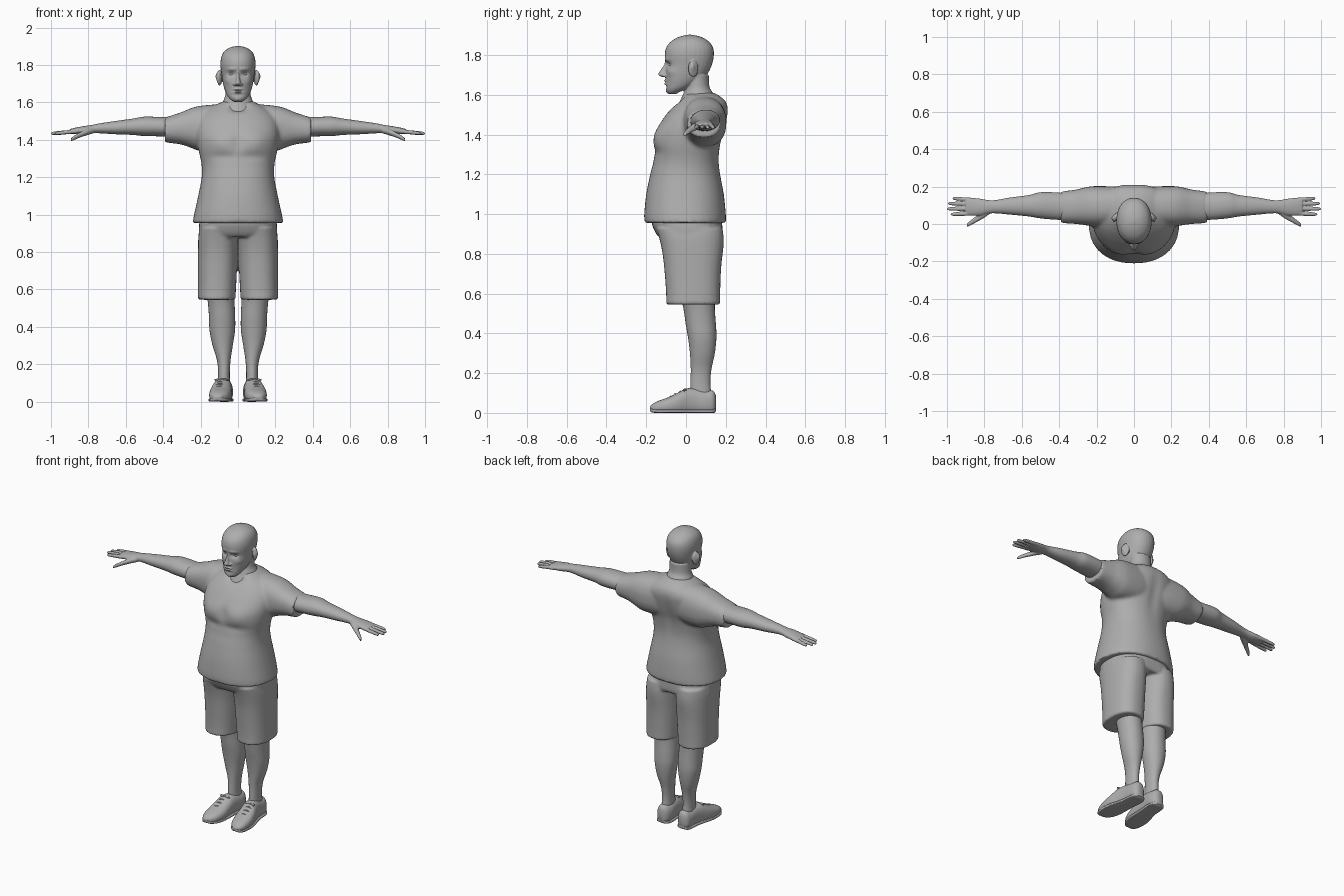
import bpy, bmesh, math
from mathutils import Vector, Matrix

grey = bpy.data.materials.new("warm_grey")
grey.diffuse_color = (0.42, 0.42, 0.42, 1)


def spline(rows, steps):
    """Catmull-Rom interpolation of cross-section rows."""
    out = []
    for i in range(len(rows) - 1):
        p = [rows[max(0, min(len(rows) - 1, i + k))] for k in (-1, 0, 1, 2)]
        for s in range(steps):
            t = s / steps
            out.append([0.5 * (2 * b + (c - a) * t + (2 * a - 5 * b + 4 * c - d) * t * t
                               + (3 * b - a - 3 * c + d) * t ** 3) for a, b, c, d in zip(*p)])
    return out + [list(rows[-1])]


def loft(bm, axis, rows, power=2.2, sides=32, steps=4, flip=False):
    """Skin rows of (position, lo1, hi1, lo2, hi2) along an axis with superellipse rings."""
    rings = []
    for t, a, b, c, d in spline(rows, steps):
        ring = []
        for k in range(sides):
            ang = 2 * math.pi * k / sides
            co, si = math.cos(ang), math.sin(ang)
            u = (a + b) / 2 + (b - a) / 2 * math.copysign(abs(co) ** (2 / power), co)
            v = (c + d) / 2 + (d - c) / 2 * math.copysign(abs(si) ** (2 / power), si)
            p = {'x': (t, u, v), 'y': (u, t, v), 'z': (u, v, t)}[axis]
            ring.append(bm.verts.new((-p[0] if flip else p[0], p[1], p[2])))
        rings.append(ring)
    faces = [bm.faces.new(rings[0]), bm.faces.new(rings[-1])]
    for r, q in zip(rings, rings[1:]):
        for k in range(sides):
            n = (k + 1) % sides
            faces.append(bm.faces.new((r[k], r[n], q[n], q[k])))
    bmesh.ops.recalc_face_normals(bm, faces=faces)


def sym(rows):
    """Rows given as (z, half width, y lo, y hi), symmetric in x."""
    return [(z, -w, w, a, b) for z, w, a, b in rows]


def ball(bm, pos, size):
    bmesh.ops.create_uvsphere(bm, u_segments=20, v_segments=12, radius=1,
                              matrix=Matrix.Translation(pos) @ Matrix.Diagonal((*size, 1)))


def finish(name, bm, voxel=0, smooth=0, bumps=(), mirror=False, floor=False):
    """Turn the bmesh into an object, fuse its pieces, sculpt soft bumps, smooth shade."""
    me = bpy.data.meshes.new(name)
    bm.to_mesh(me)
    bm.free()
    ob = bpy.data.objects.new(name, me)
    bpy.context.collection.objects.link(ob)
    if voxel:
        m = ob.modifiers.new("fuse", 'REMESH')
        m.mode, m.voxel_size = 'VOXEL', voxel
        if smooth:
            m = ob.modifiers.new("soften", 'SMOOTH')
            m.iterations, m.factor = smooth, 0.5
        dg = bpy.context.evaluated_depsgraph_get()
        me = bpy.data.meshes.new_from_object(ob.evaluated_get(dg))
        ob.modifiers.clear()
        ob.data = me
    for v in me.vertices:
        p = v.co.copy()
        for pos, r, vec in bumps:
            d = Vector((abs(p.x) - pos[0], p.y - pos[1], p.z - pos[2]))
            f = math.exp(-sum((d[i] / r[i]) ** 2 for i in range(3)))
            v.co += Vector((math.copysign(vec[0], p.x), vec[1], vec[2])) * f
        if floor:
            v.co.z = max(v.co.z, 0)
    me.materials.clear()
    me.materials.append(grey)
    if mirror:
        ob.modifiers.new("mirror", 'MIRROR').use_mirror_merge = False
    bpy.ops.object.select_all(action='DESELECT')
    ob.select_set(True)
    bpy.context.view_layer.objects.active = ob
    bpy.ops.object.shade_smooth_by_angle(angle=math.radians(50))
    return ob


# Shirt: body and sleeves fused
bm = bmesh.new()
loft(bm, 'z', sym([(.955, .243, -.208, .2), (1.0, .235, -.21, .2), (1.1, .213, -.2, .19),
                   (1.2, .194, -.18, .172), (1.27, .195, -.163, .166), (1.35, .212, -.162, .175),
                   (1.42, .222, -.15, .195), (1.48, .22, -.115, .208), (1.53, .2, -.075, .212),
                   (1.57, .15, -.04, .198), (1.6, .092, -.015, .16), (1.61, .07, 0, .14)]), 2.25, 48)
for f in (False, True):
    loft(bm, 'x', [(.02, 0, .19, 1.36, 1.58), (.1, -.01, .2, 1.34, 1.59), (.2, -.015, .203, 1.34, 1.582),
                   (.25, -.008, .198, 1.357, 1.57), (.31, 0, .184, 1.376, 1.545),
                   (.39, .005, .174, 1.386, 1.52)], 2.3, flip=f)
finish("shirt", bm, .01, 4, [
    ((.1, -.14, 1.385), (.07, .1, .05), (0, -.012, 0)),      # chest
    ((.07, -.16, 1.31), (.09, .08, .025), (0, .008, 0)),     # crease under chest
    ((0, -.16, 1.39), (.03, .08, .06), (0, .008, 0)),        # breastbone
    ((0, .2, 1.4), (.035, .08, .12), (0, -.008, 0)),         # spine
    ((0, -.03, 1.58), (.05, .05, .03), (0, .02, -.015))])    # neckline dip

# Shorts: hips and two trouser legs fused
bm = bmesh.new()
loft(bm, 'z', sym([(.88, .2, -.13, .17), (.9, .21, -.15, .18), (.95, .208, -.172, .182),
                   (.99, .2, -.17, .18)]), 2.4)
for f in (False, True):
    loft(bm, 'z', [(.545, .014, .214, -.1, .172), (.6, .011, .214, -.1, .172), (.7, .006, .214, -.107, .175),
                   (.8, .003, .214, -.118, .18), (.88, 0, .212, -.135, .182), (.93, 0, .205, -.15, .18)],
         2.4, flip=f)
finish("shorts", bm, .008, 3, [((.1, .17, .86), (.08, .08, .08), (0, .008, 0))])

# Legs
bm = bmesh.new()
loft(bm, 'z', [(.08, .042, .108, .02, .13), (.15, .044, .106, .022, .122), (.22, .04, .112, .024, .128),
               (.3, .028, .136, .02, .145), (.38, .016, .152, .01, .153), (.45, .015, .155, -.002, .15),
               (.52, .018, .16, -.012, .145), (.6, .02, .17, -.03, .145)], 2.1)
finish("legs", bm, mirror=True)

# Shoes: upper, sole and laces
shoe = [(-.182, .095, .12, .016, .03), (-.17, .077, .136, .004, .044), (-.14, .052, .15, -.004, .06),
        (-.09, .037, .154, -.008, .078), (-.04, .034, .148, -.01, .102), (0, .033, .136, -.01, .122),
        (.05, .03, .124, -.01, .124), (.1, .027, .12, -.01, .114), (.135, .037, .112, -.008, .112),
        (.15, .056, .094, .01, .09)]
bm = bmesh.new()
loft(bm, 'y', shoe, 2.4)
finish("shoe_uppers", bm, mirror=True, floor=True)
bm = bmesh.new()
loft(bm, 'y', [(y, a - .003, b + .003, max(0, c) * .6, max(0, c) * .6 + .018) for y, a, b, c, d in shoe], 5)
finish("shoe_soles", bm, mirror=True)
bm = bmesh.new()
for y, z, w in ((-.08, .082, .03), (-.055, .095, .031), (-.03, .107, .031), (-.008, .118, .03)):
    c = .093 - y * .06
    loft(bm, 'x', [(c + w * k, y - .004, y + .004, z - .016 * k * k - .004, z - .016 * k * k + .005)
                   for k in (-1, -.5, 0, .5, 1)], 2, 8, 2)
for s in (-1, 1):
    ball(bm, (.09 + s * .02, -.005, .117), (.017, .008, .006))   # bow
finish("shoe_laces", bm, mirror=True)

# Arms with hands
bm = bmesh.new()
loft(bm, 'x', [(.33, .025, .16, 1.41, 1.525), (.4, .022, .168, 1.418, 1.522), (.5, .03, .17, 1.42, 1.524),
               (.56, .04, .155, 1.426, 1.514), (.66, .05, .142, 1.43, 1.5), (.74, .057, .128, 1.435, 1.488),
               (.78, .055, .128, 1.435, 1.48), (.82, .045, .135, 1.43, 1.474), (.87, .045, .14, 1.43, 1.465),
               (.9, .05, .138, 1.434, 1.457)], 2.1)
for y, spread, tip in ((.056, -.004, .98), (.081, 0, 1.0), (.106, .004, .995), (.129, .008, .97)):
    loft(bm, 'x', [(x, y + spread * k - r, y + spread * k + r, 1.446 - .012 * k - r, 1.446 - .012 * k + r)
                   for x, k, r in ((.86, 0, .011), (.91, .4, .011), (tip - .025, .8, .0098),
                                   (tip - .006, 1, .0075), (tip, 1, .003))], 2, 12)
loft(bm, 'x', [(.77, .055, .095, 1.435, 1.47), (.805, .03, .08, 1.425, 1.46), (.845, .008, .042, 1.412, 1.44),
               (.875, -.008, .018, 1.399, 1.423), (.893, -.016, .002, 1.392, 1.409)], 2, 16)
finish("arms", bm, .004, 2, mirror=True)

# Head: skull, neck, nose, lips, chin and ears fused
bm = bmesh.new()
loft(bm, 'z', sym([(1.603, .022, -.085, -.05), (1.615, .04, -.096, -.03), (1.635, .057, -.102, .02),
                   (1.665, .07, -.103, .07), (1.7, .08, -.104, .105), (1.75, .088, -.102, .13),
                   (1.8, .094, -.107, .14), (1.84, .09, -.098, .135), (1.87, .076, -.073, .112),
                   (1.89, .05, -.038, .078), (1.899, .024, -.006, .044), (1.902, .006, .012, .025)]), 2.15)
loft(bm, 'z', sym([(1.53, .09, -.05, .15), (1.57, .089, -.03, .148), (1.605, .08, -.014, .138),
                   (1.64, .068, -.002, .118), (1.7, .066, 0, .115)]), 2)
loft(bm, 'z', sym([(1.772, .009, -.103, -.07), (1.745, .009, -.115, -.07), (1.72, .012, -.131, -.07),
                   (1.702, .018, -.14, -.08), (1.69, .016, -.124, -.08)]), 2, 16)
ball(bm, (0, -.1, 1.669), (.024, .012, .006))
ball(bm, (0, -.098, 1.656), (.021, .013, .006))
ball(bm, (0, -.085, 1.62), (.025, .016, .014))
for s in (-1, 1):
    ball(bm, (s * .017, -.108, 1.697), (.009, .012, .008))
    ear = Matrix.Translation((s * .098, .036, 1.732)) @ Matrix.Rotation(s * .35, 4, 'Z')
    bmesh.ops.create_uvsphere(bm, u_segments=20, v_segments=12, radius=1,
                              matrix=ear @ Matrix.Diagonal((.012, .027, .042, 1)))
finish("head", bm, .004, 2, [
    ((.034, -.09, 1.752), (.022, .04, .014), (0, .013, 0)),    # eye socket
    ((.035, -.1, 1.777), (.03, .03, .009), (0, -.005, 0)),     # brow
    ((.055, -.07, 1.715), (.02, .04, .02), (.003, -.004, 0)),  # cheekbone
    ((.05, -.07, 1.675), (.02, .04, .02), (-.004, .004, 0)),   # cheek hollow
    ((0, -.11, 1.6625), (.026, .02, .004), (0, .006, 0)),      # mouth line
    ((0, -.1, 1.64), (.03, .03, .008), (0, .005, 0)),          # above chin
    ((.112, .034, 1.74), (.012, .014, .022), (-.009, 0, 0))])  # ear hollow

# Eyes
bm = bmesh.new()
ball(bm, (.034, -.071, 1.751), (.015, .014, .0095))
finish("eyes", bm, mirror=True)
